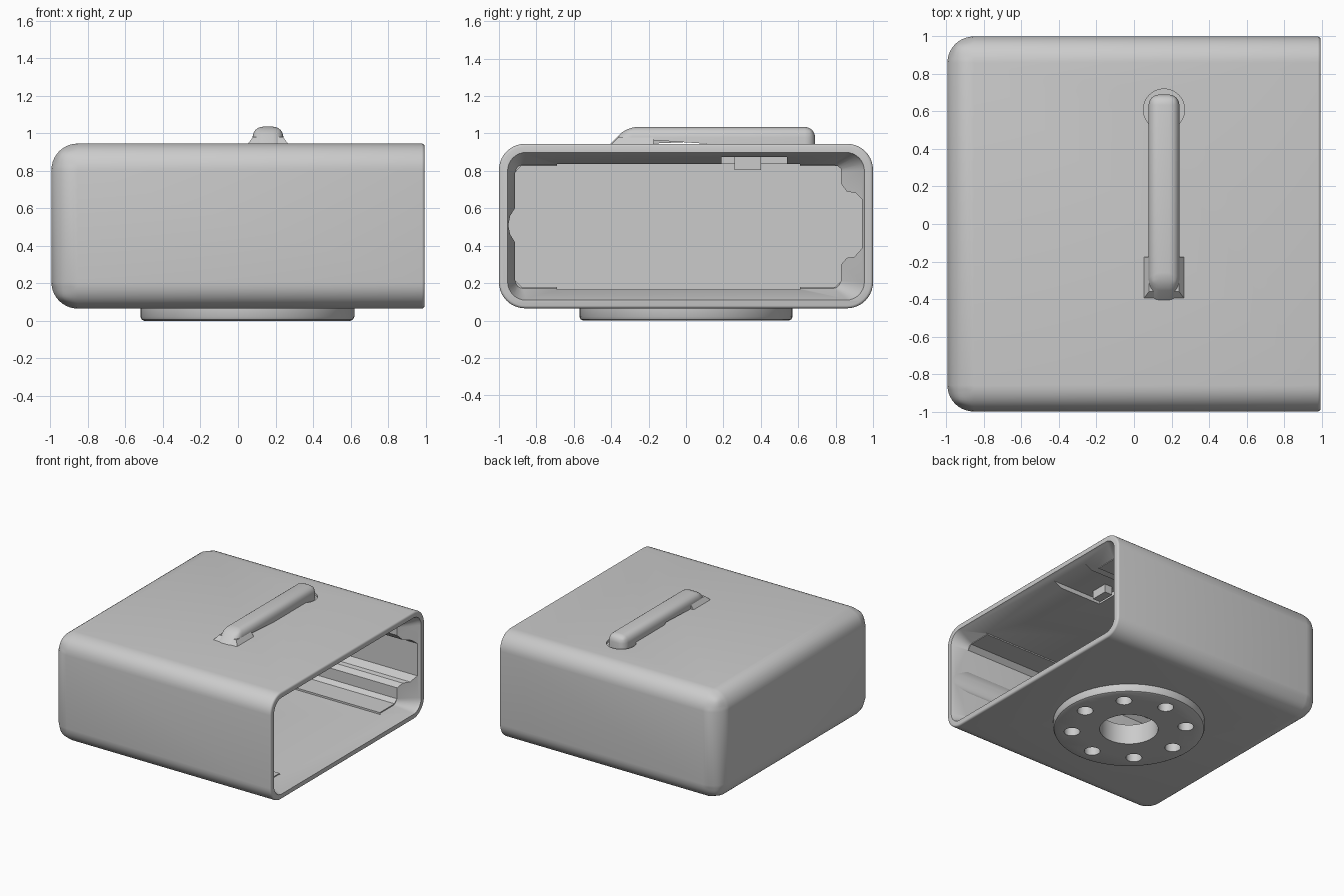
import bpy, bmesh, math
from mathutils import Vector

if "Cube" in bpy.data.objects:
    bpy.data.objects.remove(bpy.data.objects["Cube"], do_unlink=True)

grey = bpy.data.materials.new("plain grey")
grey.use_nodes = True
tone = (0.6, 0.6, 0.6, 1)
grey.diffuse_color = tone
grey.node_tree.nodes["Principled BSDF"].inputs["Base Color"].default_value = tone


def finish(name, bm):
    bmesh.ops.recalc_face_normals(bm, faces=bm.faces[:])
    mesh = bpy.data.meshes.new(name)
    bm.to_mesh(mesh)
    bm.free()
    mesh.materials.append(grey)
    ob = bpy.data.objects.new(name, mesh)
    bpy.context.collection.objects.link(ob)
    return ob


def loft(rings):
    """Skin a list of equal-length point rings and cap both ends."""
    bm = bmesh.new()
    rows = [[bm.verts.new(p) for p in ring] for ring in rings]
    n = len(rows[0])
    for a, b in zip(rows, rows[1:]):
        for i in range(n):
            j = (i + 1) % n
            bm.faces.new((a[i], a[j], b[j], b[i]))
    bm.faces.new(rows[0][::-1])
    bm.faces.new(rows[-1])
    return bm


def along_x(x, profile):
    return [(x, y, z) for y, z in profile]


def circle(cx, cy, z, r, n=64):
    return [(cx + r * math.cos(math.tau * i / n),
             cy + r * math.sin(math.tau * i / n), z) for i in range(n)]


def rounded_rect(y0, y1, z0, z1, r, n=8):
    pts = []
    corners = ((y1 - r, z1 - r), (y0 + r, z1 - r), (y0 + r, z0 + r), (y1 - r, z0 + r))
    for k, (cy, cz) in enumerate(corners):
        for i in range(n + 1):
            a = math.pi / 2 * (k + i / n)
            pts.append((cy + r * math.cos(a), cz + r * math.sin(a)))
    return pts


def block(x0, x1, y0, y1, z0, z1):
    return loft([along_x(x, ((y0, z0), (y1, z0), (y1, z1), (y0, z1))) for x in (x0, x1)])


def cut(target, cutter, remove=True):
    mod = target.modifiers.new("cut", 'BOOLEAN')
    mod.operation = 'DIFFERENCE'
    mod.solver = 'EXACT'
    mod.object = cutter
    cutter.hide_render = True
    bpy.context.view_layer.objects.active = target
    bpy.ops.object.modifier_apply(modifier=mod.name)
    if remove:
        bpy.data.objects.remove(cutter, do_unlink=True)


# Outer shell: large rounds everywhere except the open end
bm = block(-0.995, 0.995, -1, 1, 0.065, 0.945)
big = [e for e in bm.edges if any(v.co.x < 0 for v in e.verts)]
bmesh.ops.bevel(bm, geom=big, offset=0.14, segments=10, profile=0.5, affect='EDGES')
rim = [e for e in bm.edges if all(v.co.x > 0.99 for v in e.verts)]
bmesh.ops.bevel(bm, geom=rim, offset=0.015, segments=3, profile=0.5, affect='EDGES')
shell = finish("shell", bm)

# Cavity with side grooves, ledges and shallow floor and ceiling channels
floor = [(-0.88, 0.18), (-0.69, 0.18), (-0.69, 0.165), (0.61, 0.165), (0.61, 0.18), (0.80, 0.18)]
ledges = [(0.83, 0.21), (0.83, 0.30), (0.86, 0.335), (0.90, 0.34), (0.94, 0.385),
          (0.94, 0.65), (0.91, 0.68), (0.86, 0.69), (0.83, 0.73), (0.83, 0.81)]
ceiling = [(0.81, 0.827), (0.61, 0.827), (0.61, 0.837), (-0.69, 0.837), (-0.69, 0.827), (-0.88, 0.827)]
groove = [(-0.915, 0.79), (-0.915, 0.60), (-0.94, 0.56), (-0.95, 0.51),
          (-0.94, 0.46), (-0.915, 0.42), (-0.915, 0.215)]
inside = floor + ledges + ceiling + groove
cut(shell, finish("cavity_cutter", loft([along_x(-0.9, inside), along_x(1.1, inside)])))

# Flared mouth
cut(shell, finish("mouth_cutter", loft([
    along_x(0.86, rounded_rect(-0.912, 0.826, 0.172, 0.832, 0.04)),
    along_x(0.975, rounded_rect(-0.945, 0.945, 0.115, 0.89, 0.09)),
    along_x(1.02, rounded_rect(-0.965, 0.965, 0.1, 0.91, 0.11))])))

# Latch slot in the ceiling and its tab
cut(shell, finish("slot_cutter", block(0.5, 1.0 - 0.03, 0.19, 0.54, 0.8, 0.873)))
finish("latch_tab", block(0.55, 0.62, 0.26, 0.40, 0.805, 0.88))

# Round mounting plate underneath
cx = 0.05
plate = finish("mounting_plate", loft([
    circle(cx, 0, 0, 0.55), circle(cx, 0, 0.006, 0.563),
    circle(cx, 0, 0.02, 0.57), circle(cx, 0, 0.07, 0.57)]))

# Central opening and ring of bolt holes
bore = finish("bore_cutter", loft([circle(cx, 0, z, 0.22) for z in (-0.1, 0.3)]))
cut(plate, bore, remove=False)
cut(shell, bore)
for k in range(8):
    a = math.tau * k / 8
    x, y = cx + 0.43 * math.cos(a), 0.43 * math.sin(a)
    hole = finish("bolt_hole_cutter", loft([circle(x, y, z, 0.06, 24) for z in (-0.1, 0.1)]))
    cut(plate, hole, remove=False)
    cut(shell, hole)

# Shallow recess around the rear end of the handle
hx = 0.16
cut(shell, finish("recess_cutter", loft([circle(hx, 0.61, z, 0.11, 48) for z in (0.925, 1.0)])))

# Handle bar
side = [(-0.41, 0.94), (-0.315, 1.035), (0.69, 1.035), (0.69, 0.91), (0.17, 0.91),
        (0.17, 0.945), (0.115, 0.98), (-0.17, 0.98), (-0.19, 0.965), (-0.19, 0.94)]
bm = loft([along_x(hx - 0.082, side), along_x(hx + 0.082, side)])
soft = [e for e in bm.edges
        if all(v.co.z > 1 for v in e.verts)
        or all(v.co.y > 0.68 for v in e.verts) and any(v.co.z > 1 for v in e.verts)
        or all(v.co.y < -0.3 for v in e.verts) and abs(e.verts[0].co.z - e.verts[1].co.z) > 0.05]
bmesh.ops.bevel(bm, geom=soft, offset=0.055, segments=6, profile=0.5,
                affect='EDGES', clamp_overlap=True)
finish("handle", bm)

# Sloped foot at the front of the handle
finish("handle_foot", loft([
    [(hx + sx * w, y, z) for sx, y in ((-1, y0), (1, y0), (1, -0.175), (-1, -0.175))]
    for w, y0, z in ((0.11, -0.40, 0.94), (0.08, -0.36, 0.98))]))

# Smooth rounds, crisp edges
for ob in bpy.context.scene.objects:
    ob.select_set(ob.type == 'MESH')
bpy.context.view_layer.objects.active = shell
bpy.ops.object.shade_smooth_by_angle(angle=math.radians(32))
